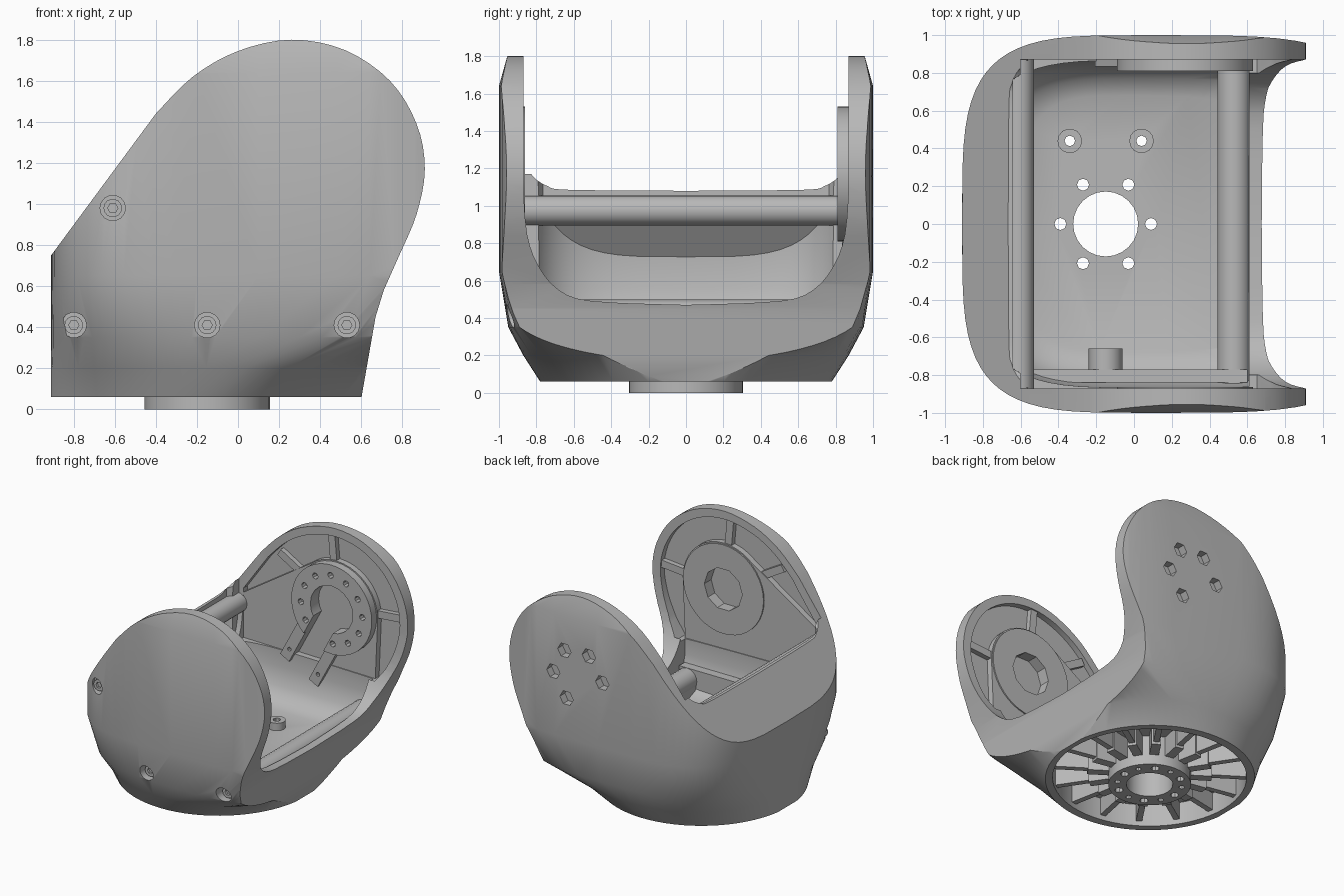
import bpy, bmesh
from math import sin, cos, pi, radians, copysign
from mathutils import Vector

old = bpy.data.objects.get("Cube")
if old:
    bpy.data.objects.remove(old, do_unlink=True)

grey = bpy.data.materials.new("matte grey")
grey.use_nodes = True
grey.diffuse_color = (0.48, 0.48, 0.48, 1)
grey.node_tree.nodes["Principled BSDF"].inputs["Base Color"].default_value = (0.48, 0.48, 0.48, 1)
parts = []


def add(name, bm):
    bmesh.ops.recalc_face_normals(bm, faces=bm.faces)
    me = bpy.data.meshes.new(name)
    bm.to_mesh(me)
    bm.free()
    me.materials.append(grey)
    ob = bpy.data.objects.new(name, me)
    bpy.context.scene.collection.objects.link(ob)
    parts.append(ob)
    return ob


def loft(name, rings):
    bm = bmesh.new()
    loops = [[bm.verts.new(p) for p in ring] for ring in rings]
    n = len(loops[0])
    for a, b in zip(loops, loops[1:]):
        for i in range(n):
            j = (i + 1) % n
            bm.faces.new((a[i], a[j], b[j], b[i]))
    bm.faces.new(loops[0])
    bm.faces.new(loops[-1])
    return add(name, bm)


def prism(name, pts, axis, lo, hi):
    """Extrude a flat outline along one axis."""
    put = {"x": lambda p, t: (t, p[0], p[1]),
           "y": lambda p, t: (p[0], t, p[1]),
           "z": lambda p, t: (p[0], p[1], t)}[axis]
    return loft(name, [[put(p, t) for p in pts] for t in (lo, hi)])


def circle(c, r, n=32):
    return [(c[0] + r * cos(2 * pi * i / n), c[1] + r * sin(2 * pi * i / n)) for i in range(n)]


def polar(c, r, deg):
    return (c[0] + r * cos(radians(deg)), c[1] + r * sin(radians(deg)))


def bar(c, deg, r0, r1, width, shift=0):
    """Rectangle lying along a ray that leaves c."""
    d = Vector((cos(radians(deg)), sin(radians(deg))))
    s = Vector((-d.y, d.x))
    o = Vector(c) + s * shift
    return [tuple(o + d * r + s * k * width / 2) for r, k in ((r0, -1), (r1, -1), (r1, 1), (r0, 1))]


def spline(pts, steps=4):
    out = []
    v = [Vector(p) for p in pts]
    for i in range(len(v) - 1):
        a, b, c, d = v[max(i - 1, 0)], v[i], v[i + 1], v[min(i + 2, len(v) - 1)]
        for k in range(steps):
            t = k / steps
            out.append(tuple(0.5 * (2 * b + (c - a) * t + (2 * a - 5 * b + 4 * c - d) * t * t
                                    + (3 * b - a - 3 * c + d) * t ** 3)))
    return out + [tuple(v[-1])]


def carve(ob, cutter, mode="DIFFERENCE"):
    mod = ob.modifiers.new("carve", "BOOLEAN")
    mod.operation, mod.solver, mod.object = mode, "EXACT", cutter
    bpy.context.view_layer.update()
    bpy.context.view_layer.objects.active = ob
    bpy.ops.object.modifier_apply(modifier=mod.name)
    parts.remove(cutter)
    bpy.data.objects.remove(cutter, do_unlink=True)


def section(z, cx, left, right, half, n, count=72):
    ring = []
    for i in range(count):
        c, s = cos(2 * pi * i / count), sin(2 * pi * i / count)
        x = copysign(abs(c) ** (2 / n), c) * (right if c > 0 else left)
        ring.append((cx + x, half * copysign(abs(s) ** (2 / n), s), z))
    return ring


BASE = (-0.15, 0)
JOINT = (0.27, 1.17)

# Outer shell: round foot growing into a squarish body, trimmed to the arm outline
body = loft("forked_housing", [section(*s) for s in (
    (0.06, -0.15, 0.77, 0.76, 0.78, 2), (0.2, -0.05, 0.865, 0.75, 0.87, 2.3),
    (0.35, 0.1, 1.01, 0.95, 0.95, 3.1), (0.65, 0.1, 1.01, 1.3, 1, 4),
    (1.64, 0.1, 1.01, 1.3, 1, 4), (1.82, 0.1, 1.01, 1.3, 0.95, 4))])
arm = spline([(-0.4, 1.44), (-0.22, 1.62), (0, 1.745), (0.26, 1.8), (0.52, 1.75), (0.74, 1.6),
              (0.87, 1.39), (0.91, 1.17), (0.87, 0.95), (0.79, 0.76)])
outline = [(-0.91, 0.05), (-0.91, 0.75)] + arm + [(0.71, 0.58), (0.67, 0.45), (0.6, 0.05)]
carve(body, prism("cut", outline, "y", -1.3, 1.3), "INTERSECT")

# Space between the arms, open towards +x and over the sloped wall
half_u = spline([(0, 0.47), (0.5, 0.49), (0.68, 0.55), (0.79, 0.68), (0.85, 0.85), (0.87, 1.1)], 3)
half_notch = spline([(0, 1.08), (0.62, 1.085), (0.74, 1.105), (0.82, 1.16), (0.86, 1.25), (0.872, 1.38)], 3)
for half, x0, x1 in ((half_u, -0.6, 1.4), (half_notch, -1.3, 0)):
    end = half[-1][0]
    u = half + [(end, 2.2), (-end, 2.2)] + [(-y, z) for y, z in reversed(half[1:])]
    carve(body, prism("cut", u, "x", x0, x1))

# Hollow interior following the shell, under a sloped rim, with a step behind the lip
hollow = loft("hollow", [section(*s) for s in (
    (0.3, -0.05, 0.55, 0.9, 0.68, 3.5), (0.34, 0, 0.7, 1.1, 0.77, 3.6), (0.42, 0.1, 0.88, 1.2, 0.83, 3.8),
    (0.56, 0.1, 0.93, 1.3, 0.865, 4), (1.25, 0.1, 0.93, 1.3, 0.872, 4))])
inside = [(-0.9, 0.2), (-0.9, 0.63), (-0.64, 0.99), (-0.64, 1.2), (0.61, 1.2),
          (0.61, 0.4), (0.45, 0.38), (0.45, 0.2)]
carve(hollow, prism("cut", inside, "y", -1, 1), "INTERSECT")
carve(body, hollow)

# Round hollow under the floor
carve(body, prism("cut", circle(BASE, 0.715, 64), "z", -0.2, 0.24))

# Recessed arm insides with keyhole plates and stiffening ribs
inset = [(0.2 + (x - 0.2) * 0.9, 1.15 + (z - 1.15) * 0.9) for x, z in arm]
recess = [(-0.56, 0.7), (-0.56, 1.1)] + inset + [(0.65, 0.68)]
keyhole = [(-0.45, 0.5), (-0.6, 0.75), (-0.6, 1.04)] + [polar(JOINT, 0.37, a) for a in range(130, -1, -10)]
keyhole += [(0.61, 0.5)]
plates = {}
for side, label in ((-1, "front"), (1, "back")):
    carve(body, prism("cut", recess, "y", side * 0.8, side * 0.92))
    plates[side] = prism(label + "_joint_plate", keyhole, "y", side * 0.872, side * 0.926)
    for a in (5, 95, 150):
        prism(label + "_arm_rib", bar(JOINT, a, 0.33, 0.6, 0.06), "y", side * 0.88, side * 0.93)

# Front joint: thin ring and polygonal bearing pocket
ring = prism("bearing_ring", circle(JOINT, 0.36, 40), "y", -0.88, -0.862)
for ob in (ring, plates[-1], body):
    carve(ob, prism("cut", circle(JOINT, 0.17, 10), "y", -0.95, -0.7))

# Back joint: drilled disc, slot and side straps
disc = prism("joint_disc", circle(JOINT, 0.36, 40), "y", 0.81, 0.88)
SLOT = 242
for ob in (disc, plates[1]):
    carve(ob, prism("cut", circle(JOINT, 0.19, 20), "y", 0.7, 0.915))
    carve(ob, prism("cut", bar(JOINT, SLOT, 0, 0.64, 0.2), "y", 0.7, 0.915))
for i in range(11):
    hole = polar(JOINT, 0.275, SLOT + 30 * (i + 1))
    carve(disc, prism("cut", circle(hole, 0.025, 8), "y", 0.7, 0.855))
for k in (-1, 1):
    strap = prism("slot_strap", bar(JOINT, SLOT, 0.3, 0.66, 0.09, k * 0.145), "y", 0.835, 0.88)
    spot = bar(JOINT, SLOT, 0.57, 0.57, 0, k * 0.145)[0]
    carve(strap, prism("cut", circle(spot, 0.016, 8), "y", 0.8, 0.865))

# Drive holes on the outside of the back arm: a ring of six with one left out
for a in (0, 60, 120, 180, 300):
    spot = polar(JOINT, 0.22, a - 3)
    carve(body, prism("cut", circle(spot, 0.06, 6), "y", 0.935, 1.2))

# Counterbored screws on the front
for x, z, depth in ((-0.61, 0.98, 0.88), (-0.8, 0.41, 0.58), (-0.15, 0.41, 0.88), (0.53, 0.41, 0.86)):
    for ob in (body, plates[-1]):
        carve(ob, prism("cut", circle((x, z), 0.062, 14), "y", -1.2, -depth))
    screw = prism("screw_head", circle((x, z), 0.045, 14), "y", -depth - 0.03, -depth + 0.02)
    carve(screw, prism("cut", circle((x, z), 0.025, 6), "y", -1.2, -depth - 0.01))

# Tie rods between the arms, in line with two of the screws
prism("upper_tie_rod", circle((-0.61, 0.975), 0.08, 20), "y", -0.875, 0.88)
prism("lower_tie_rod", circle((0.53, 0.41), 0.088, 20), "y", -0.845, 0.85)

# Ledge and screw boss inside the front wall, two standoffs on the floor
prism("front_ledge", [(-0.48, 0.29), (0.48, 0.29), (0.6, 0.42), (0.6, 0.5), (-0.55, 0.5), (-0.55, 0.4)],
      "y", -0.84, -0.77)
prism("screw_boss", circle((-0.15, 0.41), 0.09, 16), "y", -0.82, -0.66)
prism("boss_foot", bar((-0.15, -0.8), 90, 0, 0.14, 0.18), "z", 0.28, 0.41)
for x in (-0.34, 0.04):
    post = prism("floor_standoff", circle((x, 0.44), 0.065, 14), "z", 0.28, 0.36)
    for ob in (body, post):
        carve(ob, prism("cut", circle((x, 0.44), 0.028, 8), "z", -0.2, 0.5))

# Base hub with bore and bolt circle
hub = prism("base_hub", circle(BASE, 0.305, 40), "z", 0, 0.27)
for ob in (body, hub):
    carve(ob, prism("cut", circle(BASE, 0.172, 24), "z", -0.2, 0.5))
    for i in range(6):
        spot = polar(BASE, 0.24, 60 * i)
        carve(ob, prism("cut", circle(spot, 0.032, 8), "z", -0.2, 0.5))
for i in range(6):
    carve(hub, prism("cut", circle(polar(BASE, 0.24, 60 * i + 30), 0.022, 8), "z", -0.2, 0.05))

# Radial ribs under the floor, thicker towards the hub
for i in range(16):
    a = 22.5 * i + 11.25
    prism("base_rib", bar(BASE, a, 0.29, 0.73, 0.045), "z", 0.1, 0.26)
    prism("base_rib_root", bar(BASE, a, 0.29, 0.46, 0.07), "z", 0.08, 0.26)

# Smooth curved faces, keep edges crisp
bpy.ops.object.select_all(action="DESELECT")
for ob in parts:
    ob.select_set(True)
bpy.context.view_layer.objects.active = body
bpy.ops.object.shade_smooth_by_angle(angle=radians(30))
